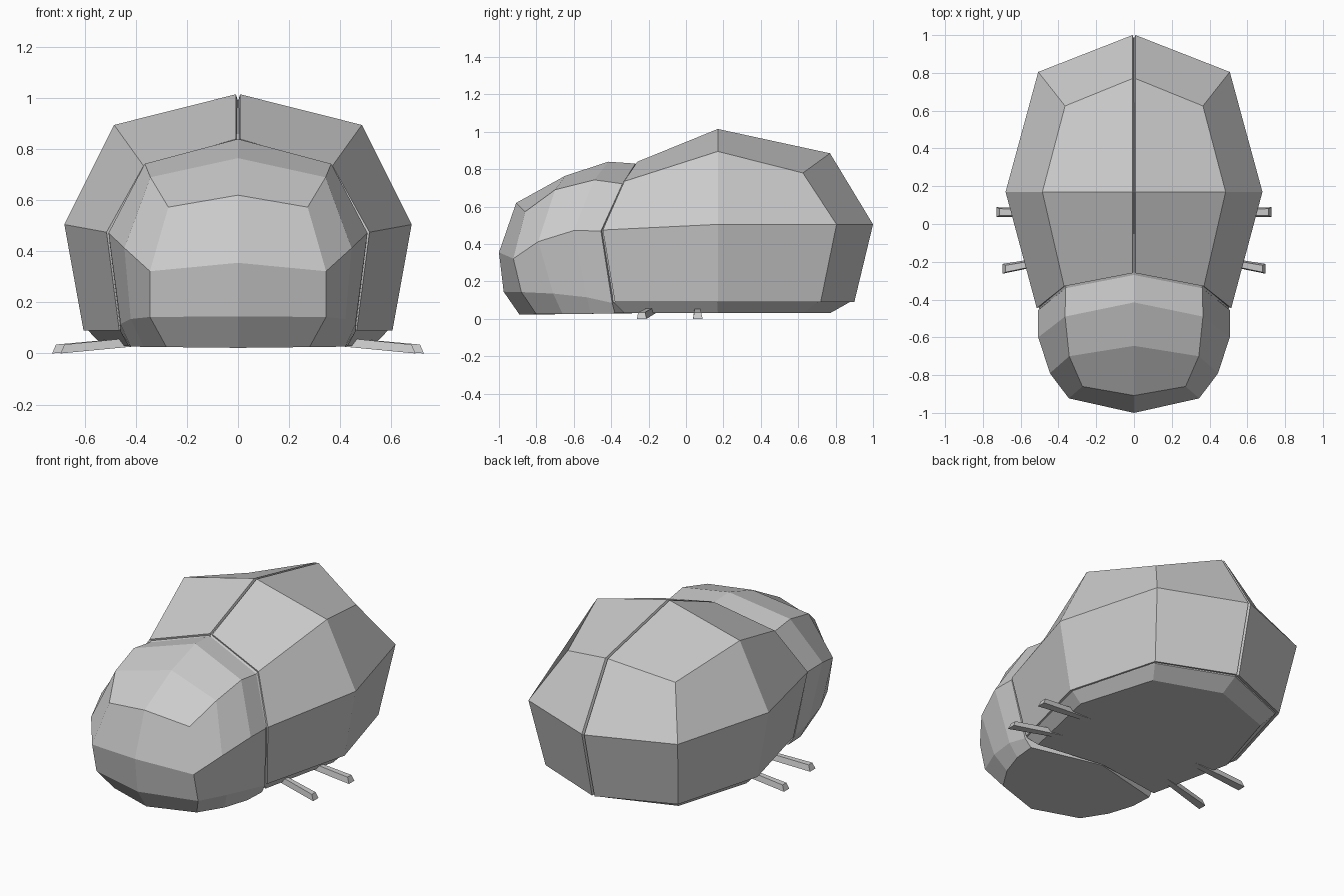
import bpy, bmesh
from mathutils import Vector

if "Cube" in bpy.data.objects:
    bpy.data.objects.remove(bpy.data.objects["Cube"])


def half_shape(name, rows, cap=None, thickness=0):
    """Skin rows of points on the +x side (top to bottom), cap if asked, mirror."""
    bm = bmesh.new()
    cache = {}

    def v(p):
        k = tuple(round(c, 4) for c in p)
        if k not in cache:
            cache[k] = bm.verts.new(k)
        return cache[k]

    def face(points):
        vs = list(dict.fromkeys(v(p) for p in points))
        if len(vs) > 2:
            bm.faces.new(vs)

    for a, b in zip(rows, rows[1:]):
        for j in range(len(a) - 1):
            face([a[j], b[j], b[j + 1], a[j + 1]])
    if cap:
        face([r[0] for r in rows] + [cap])
        face(list(rows[-1]) + [cap])
        bmesh.ops.recalc_face_normals(bm, faces=bm.faces)
    mesh = bpy.data.meshes.new(name)
    bm.to_mesh(mesh)
    bm.free()
    ob = bpy.data.objects.new(name, mesh)
    bpy.context.collection.objects.link(ob)
    if thickness:
        s = ob.modifiers.new("thickness", 'SOLIDIFY')
        s.thickness = thickness
        s.offset = -1
    m = ob.modifiers.new("mirror", 'MIRROR')
    m.use_mirror_merge = not thickness
    return ob


# Wing shell: spine, shoulder, widest and lower rows, front to back
tail = (0, .77, .885)
shell = [
    [(0, -.26, .84), (0, .17, 1.015), tail, tail],
    [(.37, -.33, .735), (.485, .17, .895), (.365, .625, .78), tail],
    [(.515, -.445, .475), (.68, .17, .505), (.507, .805, .505), (0, 1, .505)],
    [(.465, -.38, .09), (.605, .17, .09), (.45, .72, .09), (0, .9, .09)],
]
halves = [[(max(x, .008), y, z) for x, y, z in r] for r in shell]
half_shape("wing_shells", halves, thickness=.02)

# Body under the shells, with a tapered belly
centre = Vector((0, .12, .3))


def inner(p, j):
    q = centre + (Vector(p) - centre) * .97
    if j == 0:
        q.y -= .025
    return (q.x, q.y, p[2] if p[2] < .1 else q.z)


body = [[inner(p, j) for j, p in enumerate(r)] for r in shell]
body[0][3] = body[1][3] = body[0][2]
body.append([(.42, -.33, .03), (.53, .17, .03), (.39, .63, .03), (0, .77, .03)])
half_shape("body", body, cap=(0, -.27, .03))

# Head, same layout running from the neck to the nose
brow = (0, -.908, .62)
head = [
    [(0, -.27, .83), (0, -.415, .84), (0, -.645, .765), brow, brow],
    [(.362, -.34, .722), (.365, -.49, .743), (.343, -.70, .69), (.273, -.86, .573), brow],
    [(.507, -.455, .47), (.507, -.60, .472), (.445, -.79, .413), (.345, -.923, .322), (0, -1, .355)],
    [(.46, -.395, .085), (.46, -.53, .115), (.42, -.71, .135), (.345, -.88, .143), (0, -.975, .145)],
    [(.43, -.38, .03), (.42, -.51, .027), (.37, -.66, .026), (.28, -.8, .025), (0, -.89, .022)],
]
half_shape("head", head, cap=(0, -.275, .03))


# Legs: short tapered bars pointing outward
def leg(name, root, tip_y, tip_x):
    rows = []
    for x, y, z, w, lean in ((.38, root, .03, .018, 0), (tip_x, tip_y, 0, .026, .015)):
        rows.append([(x - lean, y - w * .7, z + .035), (x, y - w, z),
                     (x, y + w, z), (x - lean, y + w * .7, z + .035)])
    bm = bmesh.new()
    a, b = [[bm.verts.new(p) for p in r] for r in rows]
    bm.faces.new(a)
    bm.faces.new(b)
    for i in range(4):
        k = (i + 1) % 4
        bm.faces.new([a[i], a[k], b[k], b[i]])
    bmesh.ops.recalc_face_normals(bm, faces=bm.faces)
    mesh = bpy.data.meshes.new(name)
    bm.to_mesh(mesh)
    bm.free()
    ob = bpy.data.objects.new(name, mesh)
    bpy.context.collection.objects.link(ob)
    ob.modifiers.new("mirror", 'MIRROR')


leg("middle_legs", .06, .063, .728)
leg("front_legs", -.18, -.237, .695)
